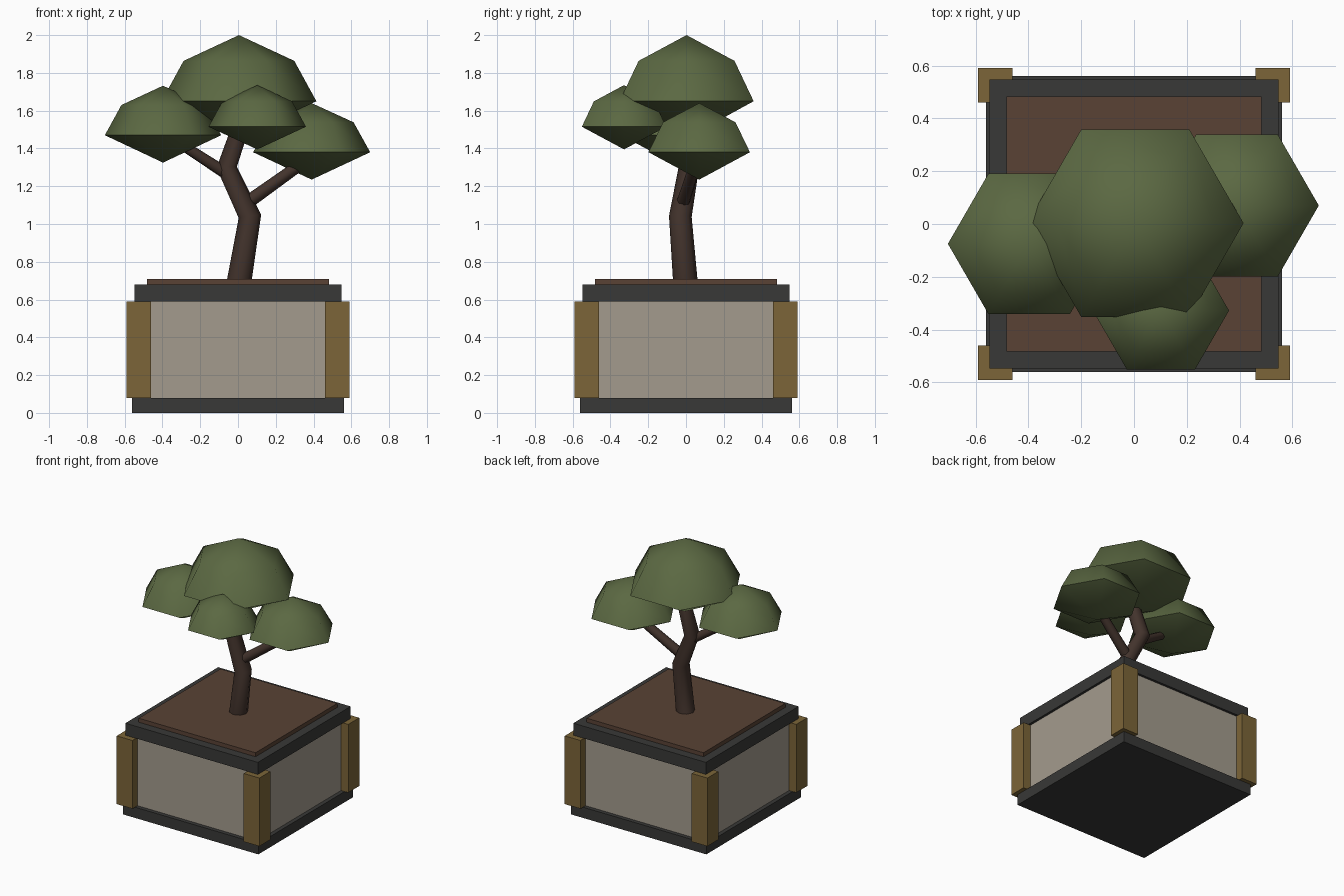
import bpy, bmesh, math
from mathutils import Vector

if "Cube" in bpy.data.objects:
    bpy.data.objects.remove(bpy.data.objects["Cube"])


def material(name, rgb):
    m = bpy.data.materials.new(name)
    m.diffuse_color = (*rgb, 1)
    m.use_nodes = True
    m.node_tree.nodes["Principled BSDF"].inputs["Base Color"].default_value = m.diffuse_color
    return m


DARK = material("dark_trim", (0.04, 0.04, 0.038))
STONE = material("stone", (0.37, 0.33, 0.27))
BRASS = material("brass", (0.20, 0.13, 0.04))
SOIL = material("soil", (0.10, 0.055, 0.035))
BARK = material("bark", (0.055, 0.033, 0.025))
LEAF = material("leaf", (0.105, 0.14, 0.055))


def finish(bm, name, mat, smooth=None):
    bmesh.ops.recalc_face_normals(bm, faces=bm.faces[:])
    me = bpy.data.meshes.new(name)
    bm.to_mesh(me)
    bm.free()
    me.materials.append(mat)
    ob = bpy.data.objects.new(name, me)
    bpy.context.collection.objects.link(ob)
    if smooth:
        bpy.ops.object.select_all(action='DESELECT')
        bpy.context.view_layer.objects.active = ob
        ob.select_set(True)
        bpy.ops.object.shade_smooth_by_angle(angle=math.radians(smooth))
    return ob


def block(name, half, z0, z1, mat, x=0, y=0):
    bm = bmesh.new()
    bmesh.ops.create_cube(bm, size=1)
    for v in bm.verts:
        v.co = (x + v.co.x * 2 * half, y + v.co.y * 2 * half,
                z0 + (v.co.z + 0.5) * (z1 - z0))
    return finish(bm, name, mat)


def skin(bm, rings):
    for a, b in zip(rings, rings[1:]):
        n = max(len(a), len(b))
        for i in range(n):
            j = (i + 1) % n
            if len(a) == 1:
                bm.faces.new((a[0], b[i], b[j]))
            elif len(b) == 1:
                bm.faces.new((a[i], a[j], b[0]))
            else:
                bm.faces.new((a[i], a[j], b[j], b[i]))


def limb(name, path, radii, sides=8):
    bm = bmesh.new()
    pts = [Vector(p) for p in path]
    rings = []
    for k, p in enumerate(pts):
        t = Vector()
        if k > 0:
            t += (p - pts[k - 1]).normalized()
        if k < len(pts) - 1:
            t += (pts[k + 1] - p).normalized()
        t.normalize()
        u = Vector((0, 1, 0)).cross(t).normalized()
        w = t.cross(u)
        angles = [2 * math.pi * i / sides for i in range(sides)]
        rings.append([bm.verts.new(p + radii[k] * (u * math.cos(a) + w * math.sin(a)))
                      for a in angles])
    skin(bm, rings)
    bm.faces.new(rings[0])
    bm.faces.new(rings[-1])
    return finish(bm, name, BARK, 50)


def foliage(name, x, y, r, top, rim, bottom):
    # Six-sided dome with a shallow pointed underside
    bm = bmesh.new()
    profile = [(0, top), (0.715 * r, rim + 0.61 * (top - rim)), (r, rim), (0, bottom)]
    rings = []
    for rad, z in profile:
        n = 6 if rad else 1
        rings.append([bm.verts.new((x + rad * math.cos(i * math.pi / 3),
                                    y + rad * math.sin(i * math.pi / 3), z))
                      for i in range(n)])
    skin(bm, rings)
    return finish(bm, name, LEAF, 60)


# Planter
block("planter_base", 0.56, 0, 0.08, DARK)
block("planter_body", 0.53, 0.08, 0.59, STONE)
block("planter_rim", 0.548, 0.59, 0.68, DARK)
block("soil", 0.483, 0.68, 0.71, SOIL)
for sx, side in ((-1, "left"), (1, "right")):
    for sy, end in ((-1, "front"), (1, "back")):
        block(f"{end}_{side}_post", 0.065, 0.08, 0.59, BRASS, sx * 0.525, sy * 0.525)

# Trunk and branches
limb("trunk", [(0.005, -0.003, 0.69), (0.063, -0.03, 1.04), (-0.06, 0.015, 1.3), (0.03, 0, 1.56)],
     [0.065, 0.06, 0.054, 0.045])
limb("right_branch", [(0.03, -0.02, 1.1), (0.38, 0.06, 1.35)], [0.036, 0.03])
limb("left_branch", [(-0.05, 0.01, 1.26), (-0.36, -0.06, 1.46)], [0.032, 0.026])

# Foliage pads
foliage("top_foliage", 0.005, 0.003, 0.41, 2.0, 1.65, 1.455)
foliage("left_foliage", -0.397, -0.075, 0.308, 1.732, 1.47, 1.325)
foliage("right_foliage", 0.39, 0.07, 0.31, 1.64, 1.38, 1.235)
foliage("front_foliage", 0.102, -0.328, 0.258, 1.735, 1.515, 1.395)
